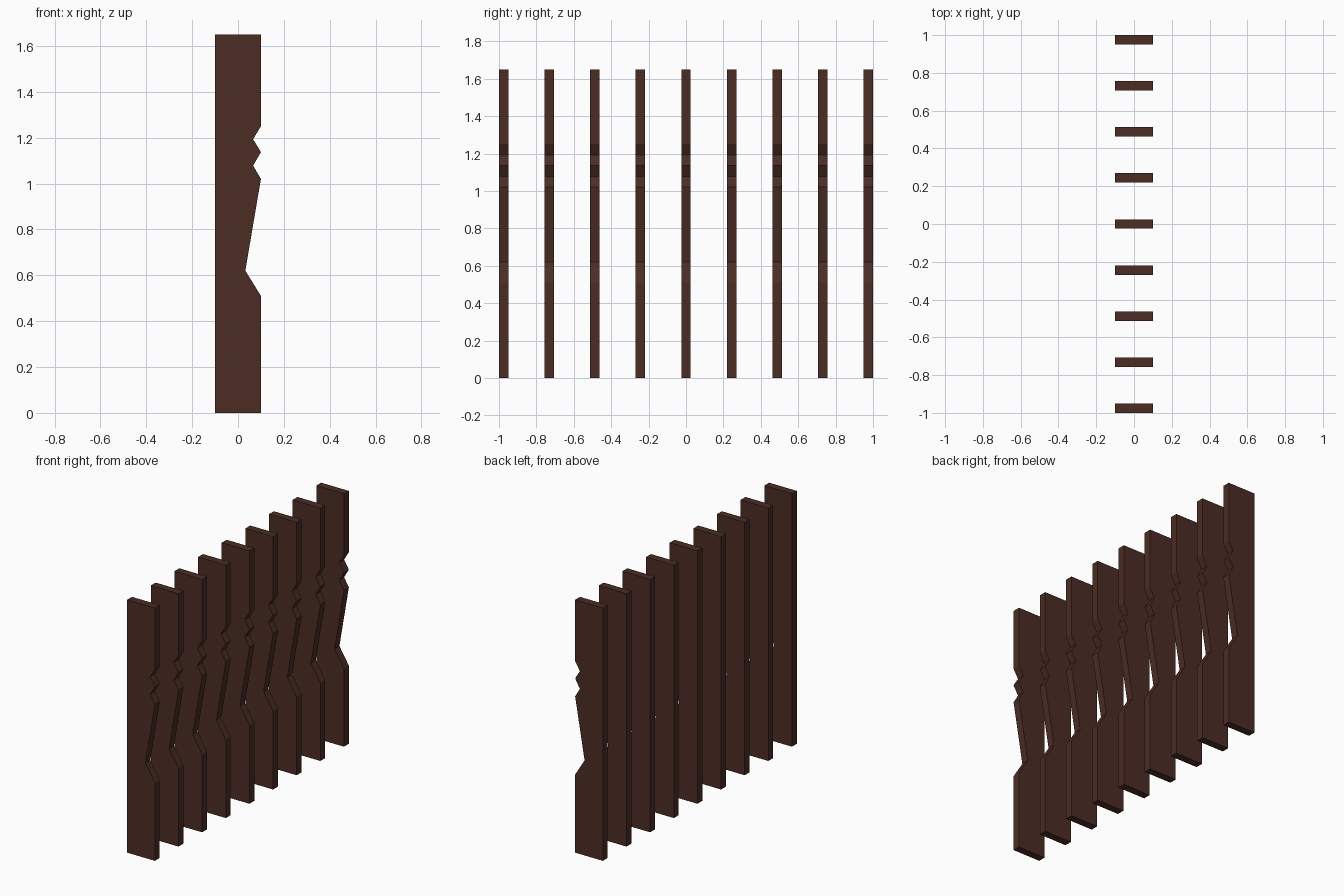
import bpy
import bmesh

if "Cube" in bpy.data.objects:
    bpy.data.objects.remove(bpy.data.objects["Cube"])

COUNT = 9
THICK = 0.05
LENGTH = 2.0

wood = bpy.data.materials.new("dark brown wood")
wood.diffuse_color = (0.07, 0.026, 0.018, 1.0)
wood.use_nodes = True
wood.node_tree.nodes["Principled BSDF"].inputs["Base Color"].default_value = wood.diffuse_color

# Side profile of one slat (x, z), with notches cut in the +x edge
PROFILE = [(-0.1, 0), (0.1, 0), (0.1, 0.51), (0.032, 0.62), (0.1, 1.02),
           (0.066, 1.078), (0.1, 1.137), (0.066, 1.193), (0.1, 1.25),
           (0.1, 1.65), (-0.1, 1.65)]

# Slat mesh: profile face extruded along y, shared by every slat
bm = bmesh.new()
face = bm.faces.new([bm.verts.new((x, -THICK / 2, z)) for x, z in PROFILE])
ext = bmesh.ops.extrude_face_region(bm, geom=[face], use_keep_orig=True)
moved = [g for g in ext["geom"] if isinstance(g, bmesh.types.BMVert)]
bmesh.ops.translate(bm, verts=moved, vec=(0, THICK, 0))
bmesh.ops.recalc_face_normals(bm, faces=bm.faces)
mesh = bpy.data.meshes.new("notched_slat")
bm.to_mesh(mesh)
bm.free()
mesh.materials.append(wood)

# Evenly spaced row of slats
step = (LENGTH - THICK) / (COUNT - 1)
for i in range(COUNT):
    slat = bpy.data.objects.new(f"notched_slat_{i + 1}", mesh)
    slat.location.y = -LENGTH / 2 + THICK / 2 + i * step
    bpy.context.collection.objects.link(slat)
